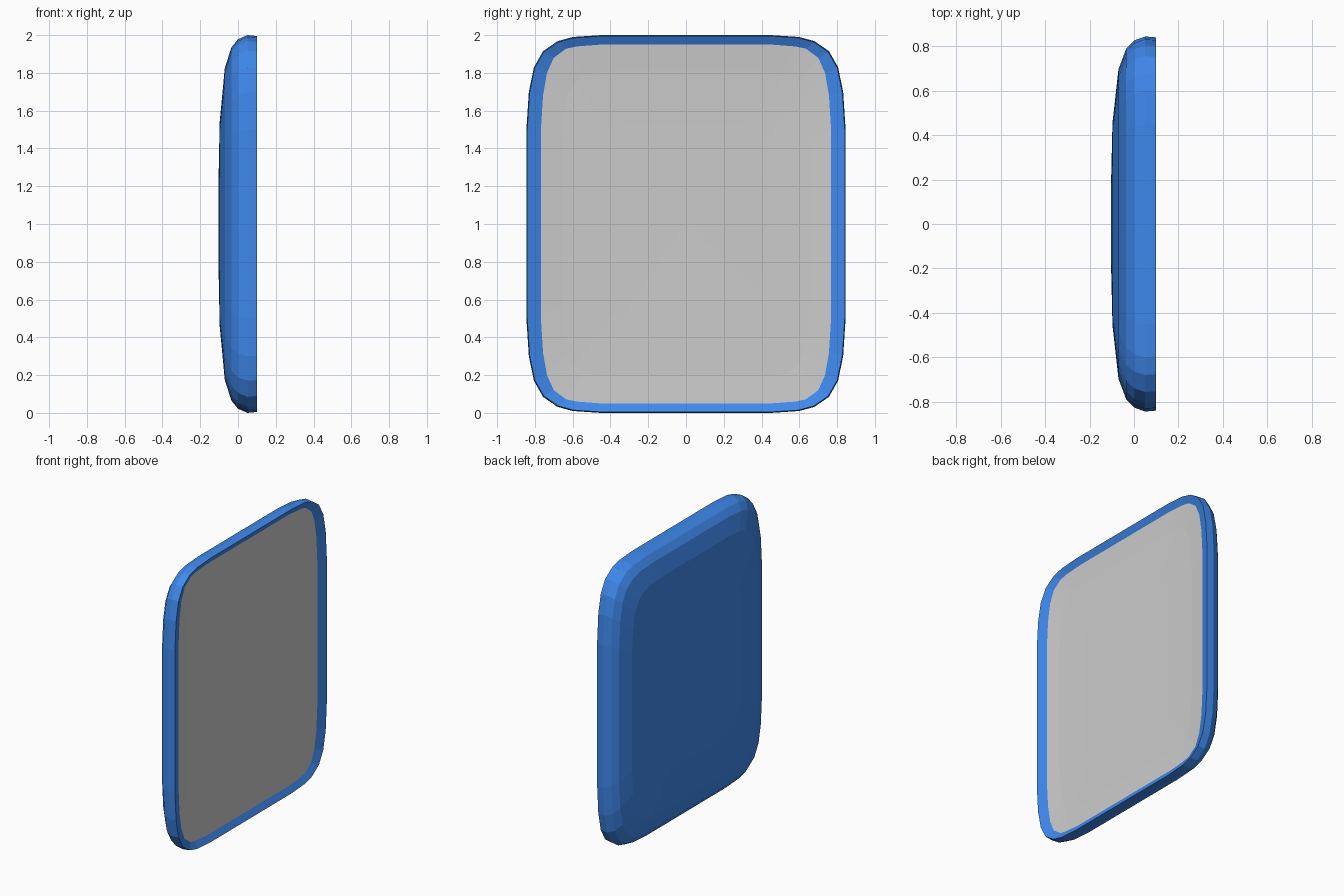
import bpy, bmesh

if "Cube" in bpy.data.objects:
    bpy.data.objects.remove(bpy.data.objects["Cube"])

# Quarter outlines (y, z) as half sizes, from the side to the top
OUTER = [(0.845, 0.0), (0.845, 0.5), (0.832, 0.70), (0.805, 0.83),
         (0.757, 0.915), (0.68, 0.968), (0.60, 0.99), (0.45, 1.0)]
INNER = [(0.768, 0.0), (0.768, 0.5), (0.757, 0.68), (0.736, 0.80),
         (0.70, 0.88), (0.635, 0.928), (0.58, 0.94), (0.45, 0.95)]


def full_loop(q):
    """Mirror a quarter outline into a closed loop."""
    top = q + [(-y, z) for y, z in reversed(q)]
    return top + [(-y, -z) for y, z in top[1:-1]]


def loft(name, rings, cap, color=None):
    """Bridge rings of (outline, x, scale); cap the last ring to a centre point."""
    bm = bmesh.new()
    loops = [[bm.verts.new((x, y * s, 1 + z * s)) for y, z in full_loop(q)]
             for q, x, s in rings]
    n = len(loops[0])
    for a, b in zip(loops, loops[1:]):
        for i in range(n):
            j = (i + 1) % n
            bm.faces.new((a[i], a[j], b[j], b[i]))
    centre = bm.verts.new((cap, 0, 1))
    last = loops[-1]
    for i in range(n):
        bm.faces.new((last[i], last[(i + 1) % n], centre))
    bmesh.ops.recalc_face_normals(bm, faces=bm.faces)
    # An open sheet must face the same way as its cap
    bm.normal_update()
    facing = centre.link_faces[0].normal.x
    want = 1 if color is None else -1
    if facing * want < 0:
        bmesh.ops.reverse_faces(bm, faces=bm.faces)
    mesh = bpy.data.meshes.new(name)
    bm.to_mesh(mesh)
    bm.free()
    obj = bpy.data.objects.new(name, mesh)
    bpy.context.collection.objects.link(obj)
    if color:
        mat = bpy.data.materials.new(name + "_blue")
        mat.diffuse_color = color
        mat.use_nodes = True
        mat.node_tree.nodes["Principled BSDF"].inputs["Base Color"].default_value = mat.diffuse_color
        mesh.materials.append(mat)
    return obj


# Blue shell: sloped rim, rounded side and gently domed back
loft("shell", [(INNER, 0.077, 1.0), (OUTER, 0.1, 0.995), (OUTER, 0.05, 1.0),
               (OUTER, 0.0, 0.978), (OUTER, -0.035, 0.935),
               (OUTER, -0.07, 0.825), (OUTER, -0.097, 0.54),
               (OUTER, -0.103, 0.24)],
     -0.104, (0.05, 0.25, 0.85, 1))

# Grey face panel: very shallow dish inside the rim
loft("face_panel", [(INNER, 0.077, 1.0), (INNER, 0.068, 0.85),
                    (INNER, 0.063, 0.55)], 0.061)
